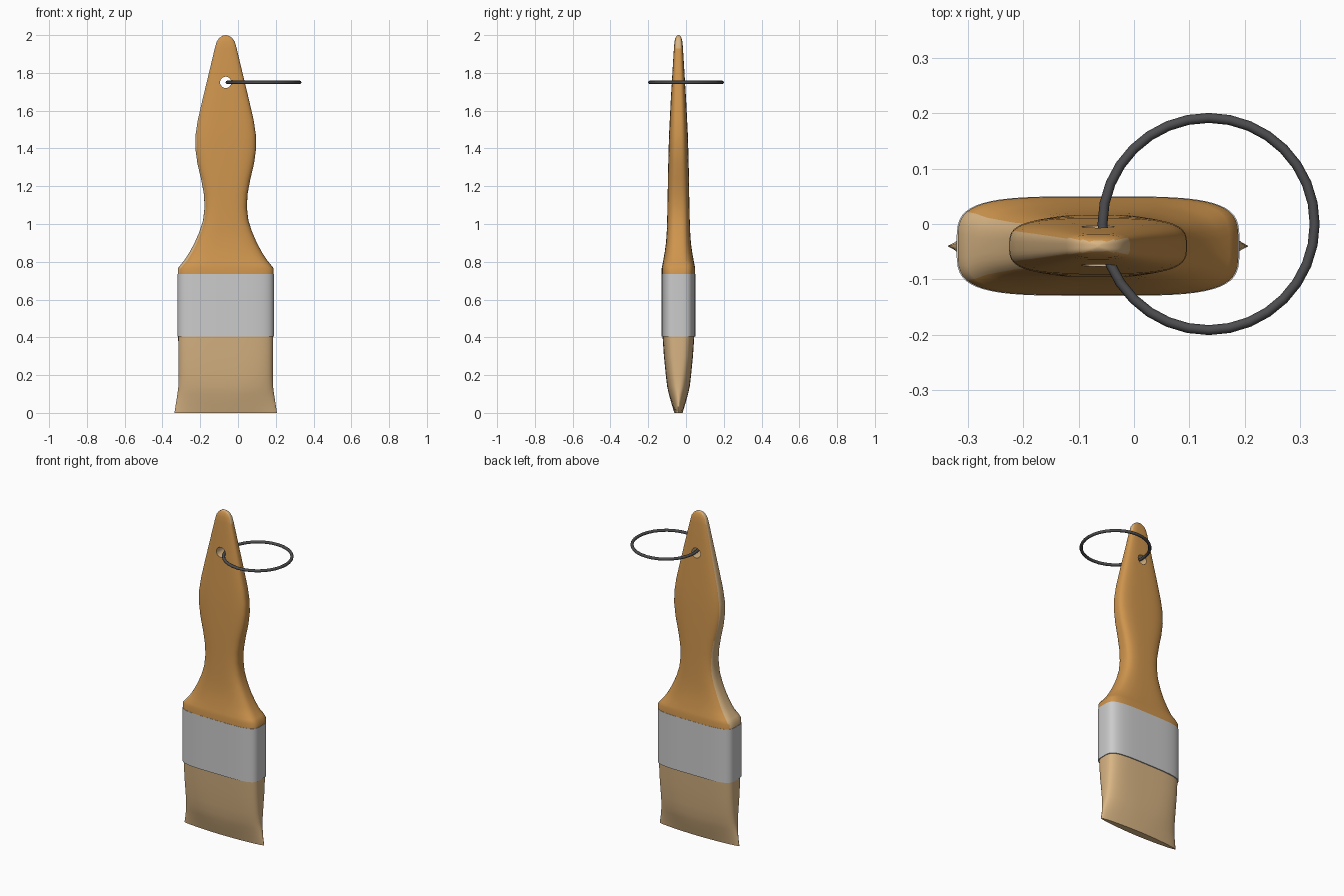
import bpy, bmesh, math

if "Cube" in bpy.data.objects:
    bpy.data.objects.remove(bpy.data.objects["Cube"])

CX, CY = -0.065, -0.04   # brush axis
SEG = 56


def material(name, rgb):
    m = bpy.data.materials.new(name)
    m.diffuse_color = (*rgb, 1)
    m.use_nodes = True
    m.node_tree.nodes["Principled BSDF"].inputs["Base Color"].default_value = m.diffuse_color
    return m


wood = material("orange_wood", (0.62, 0.30, 0.075))
pale = material("pale_tan", (0.69, 0.46, 0.23))
metal = material("grey_metal", (0.60, 0.60, 0.60))
dark = material("dark_wire", (0.075, 0.075, 0.08))


def smooth(ob, angle):
    ob.data.shade_smooth()
    ob.data.set_sharp_from_angle(angle=math.radians(angle))


def loft(name, sections, mats, angle=40):
    """Stack of superellipse rings: (z, half width, half depth, exponent)."""
    bm = bmesh.new()
    rings = []
    for z, hw, hd, n in sections:
        ring = []
        for i in range(SEG):
            a = 2 * math.pi * (i + 0.5) / SEG
            c, s = math.cos(a), math.sin(a)
            x = hw * math.copysign(abs(c) ** (2 / n), c)
            y = hd * math.copysign(abs(s) ** (2 / n), s)
            ring.append(bm.verts.new((CX + x, CY + y, z)))
        rings.append(ring)
    for lo, hi in zip(rings, rings[1:]):
        for i in range(SEG):
            j = (i + 1) % SEG
            bm.faces.new((lo[i], lo[j], hi[j], hi[i]))
    bm.faces.new(rings[0][::-1])
    bm.faces.new(rings[-1])
    bm.normal_update()
    me = bpy.data.meshes.new(name)
    bm.to_mesh(me)
    bm.free()
    ob = bpy.data.objects.new(name, me)
    bpy.context.collection.objects.link(ob)
    for m in mats:
        me.materials.append(m)
    smooth(ob, angle)
    return ob


# bristles: straight, then flaring in width and tapering to a thin edge
loft("bristles", [
    (0.0, 0.272, 0.022, 1.7), (0.05, 0.264, 0.037, 2.0), (0.10, 0.256, 0.051, 2.4),
    (0.14, 0.251, 0.060, 2.8), (0.20, 0.250, 0.067, 3.2), (0.30, 0.251, 0.077, 3.7),
    (0.45, 0.252, 0.087, 4)], [pale])

# metal ferrule
loft("ferrule", [(0.405, 0.256, 0.09, 4), (0.735, 0.256, 0.09, 4)], [metal])

# handle
profile = [
    (0.72, 0.254, 0.089), (0.765, 0.254, 0.089), (0.785, 0.238, 0.085),
    (0.81, 0.218, 0.080), (0.85, 0.192, 0.073), (0.90, 0.165, 0.066),
    (0.96, 0.139, 0.062), (1.02, 0.120, 0.060), (1.09, 0.112, 0.058),
    (1.16, 0.116, 0.057), (1.24, 0.131, 0.056), (1.32, 0.150, 0.054),
    (1.40, 0.161, 0.052), (1.47, 0.160, 0.050), (1.55, 0.148, 0.046),
    (1.65, 0.125, 0.041), (1.75, 0.101, 0.035), (1.85, 0.077, 0.029),
    (1.93, 0.058, 0.024), (1.965, 0.048, 0.021), (1.985, 0.034, 0.016),
    (1.996, 0.018, 0.010), (2.0, 0.004, 0.003)]
handle = loft("handle", [(z, w, d, 4 if z < 0.8 else 3.3) for z, w, d in profile], [wood, pale])

# bare narrow edge on the left side and over the rounded tip
for f in handle.data.polygons:
    if abs(f.normal.y) < 0.65 and (f.normal.x < -0.4 or f.center.z > 1.94):
        f.material_index = 1

# hanging hole through the handle
bpy.ops.mesh.primitive_cylinder_add(vertices=24, radius=0.03, depth=0.4,
                                    location=(CX, CY, 1.75), rotation=(math.pi / 2, 0, 0))
cutter = bpy.context.object
cutter.name = "hole_cutter"
cutter.hide_render = True
for m in (wood, pale):
    cutter.data.materials.append(m)
for f in cutter.data.polygons:
    f.material_index = 1
mod = handle.modifiers.new("hole", 'BOOLEAN')
mod.operation = 'DIFFERENCE'
mod.solver = 'EXACT'
mod.object = cutter
bpy.context.view_layer.update()
cut = bpy.data.meshes.new_from_object(handle.evaluated_get(bpy.context.evaluated_depsgraph_get()))
handle.modifiers.clear()
handle.data = cut
bpy.data.objects.remove(cutter)
smooth(handle, 40)

# wire ring through the hole
bpy.ops.mesh.primitive_torus_add(major_segments=32, minor_segments=8, major_radius=0.192,
                                 minor_radius=0.009, location=(0.135, 0, 1.75))
ring = bpy.context.object
ring.name = "hanging_ring"
ring.data.materials.append(dark)
smooth(ring, 50)
